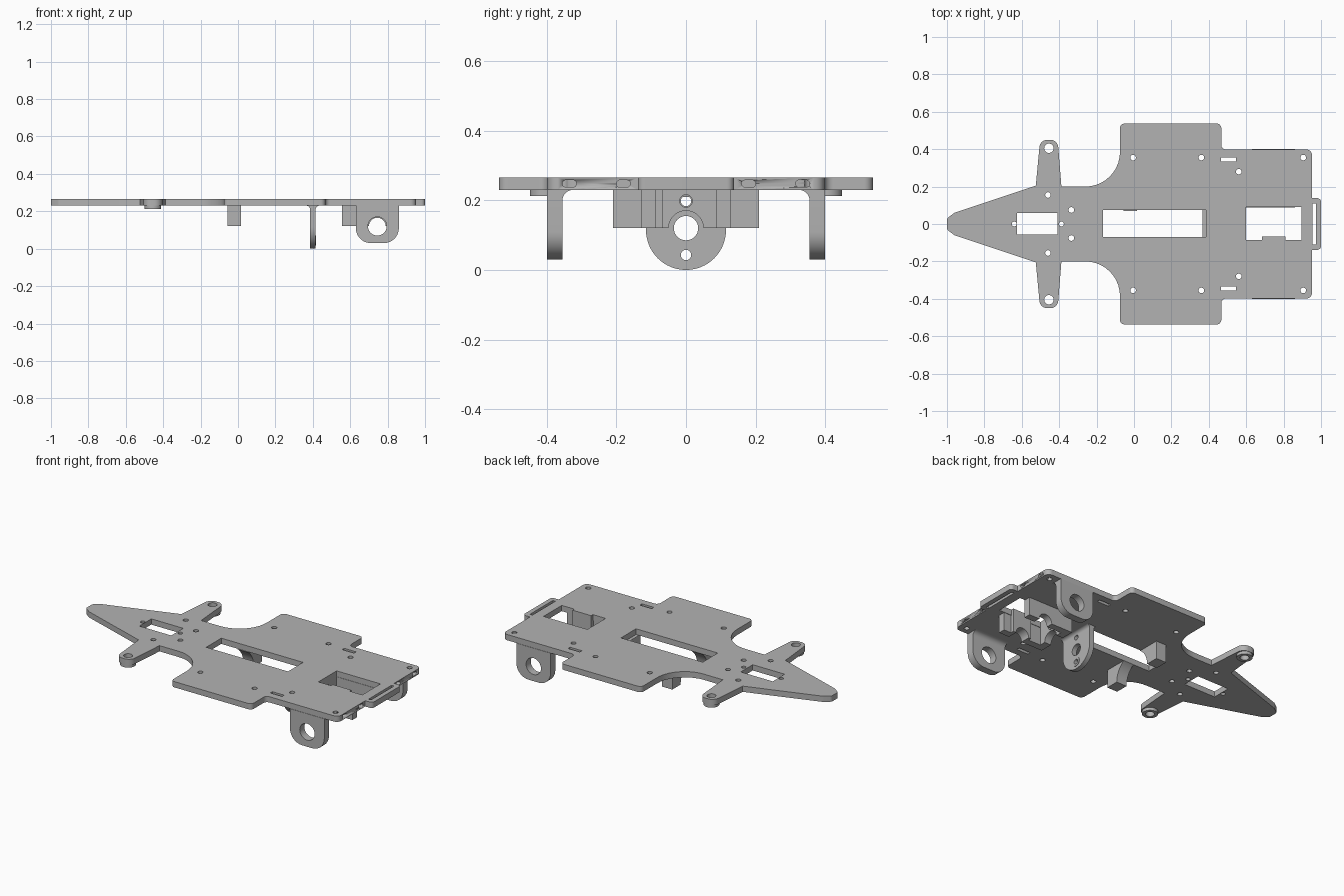
import bpy, bmesh, math
from mathutils import Vector, Matrix

if "Cube" in bpy.data.objects:
    bpy.data.objects.remove(bpy.data.objects["Cube"])

grey = bpy.data.materials.new("plain grey")
grey.use_nodes = True
colour = (0.45, 0.45, 0.45, 1)
grey.diffuse_color = colour
grey.node_tree.nodes["Principled BSDF"].inputs["Base Color"].default_value = colour

BOTTOM, TOP, AXLE = 0.23, 0.265, 0.12
AXES = {  # columns give the directions of profile u, profile v and thickness
    "z": Matrix.Identity(3),
    "x": Matrix(((0, 0, 1), (1, 0, 0), (0, 1, 0))),
    "y": Matrix(((1, 0, 0), (0, 0, -1), (0, 1, 0))),
}


def arc(cx, cy, r, start, end, steps=20):
    angles = [math.radians(start + (end - start) * i / steps) for i in range(steps + 1)]
    return [(cx + r * math.cos(a), cy + r * math.sin(a)) for a in angles]


def circle(cx, cy, r):
    return arc(cx, cy, r, 0, 360, 32)[:-1]


def rect(x0, x1, y0, y1):
    return [(x0, y0), (x1, y0), (x1, y1), (x0, y1)]


def rounded(corners, steps=10):
    """Polygon from (u, v, radius) corners."""
    pts = []
    for i, (x, y, r) in enumerate(corners):
        p = Vector((x, y))
        if not r:
            pts.append((x, y))
            continue
        u = (Vector(corners[i - 1][:2]) - p).normalized()
        v = (Vector(corners[(i + 1) % len(corners)][:2]) - p).normalized()
        half = u.angle(v) / 2
        c = p + (u + v).normalized() * r / math.sin(half)
        s = p + u * r / math.tan(half) - c
        e = p + v * r / math.tan(half) - c
        a = math.atan2(s.y, s.x)
        turn = (math.atan2(e.y, e.x) - a + math.pi) % math.tau - math.pi
        pts += arc(c.x, c.y, r, math.degrees(a), math.degrees(a + turn), steps)
    return pts


def slab(name, loops, lo, hi, axis="z"):
    """Extrude an outline with holes along an axis, between lo and hi."""
    curve = bpy.data.curves.new(name, "CURVE")
    curve.dimensions, curve.fill_mode = "2D", "BOTH"
    curve.extrude = (hi - lo) / 2
    for loop in loops:
        spline = curve.splines.new("POLY")
        spline.points.add(len(loop) - 1)
        for point, (u, v) in zip(spline.points, loop):
            point.co = (u, v, 0, 1)
        spline.use_cyclic_u = True
    ob = bpy.data.objects.new(name, curve)
    bpy.context.collection.objects.link(ob)
    bpy.ops.object.select_all(action="DESELECT")
    ob.select_set(True)
    bpy.context.view_layer.objects.active = ob
    bpy.ops.object.convert(target="MESH")
    ob = bpy.context.view_layer.objects.active
    mid = (lo + hi) / 2 * (-1 if axis == "y" else 1)
    bm = bmesh.new()
    bm.from_mesh(ob.data)
    for v in bm.verts:
        v.co = AXES[axis] @ (v.co + Vector((0, 0, mid)))
    bmesh.ops.remove_doubles(bm, verts=bm.verts, dist=0.0001)
    bmesh.ops.recalc_face_normals(bm, faces=bm.faces)
    bm.to_mesh(ob.data)
    bm.free()
    ob.data.materials.clear()
    ob.data.materials.append(grey)
    bpy.ops.object.shade_smooth_by_angle(angle=math.radians(30))
    return ob


def arch(u0, u1, centre, r):
    """Wall under the plate with a half-round notch in its lower edge."""
    return [(u0, AXLE)] + arc(centre, AXLE, r, 180, 0) + [(u1, AXLE), (u1, BOTTOM), (u0, BOTTOM)]


def fillet(u, side, r):
    """Concave corner profile between a wall at u and the plate."""
    start, end = (180, 90) if side > 0 else (0, 90)
    return [(u, BOTTOM)] + arc(u + side * r, BOTTOM - r, r, start, end, 8)


# Chassis plate: half outline mirrored across the centre line
half = [(-1, 0.035, 0.035), (-0.96, 0.06, 0.04), (-0.525, 0.205, 0), (-0.502, 0.45, 0.042),
        (-0.408, 0.45, 0.042), (-0.388, 0.2, 0), (-0.075, 0.2, 0.185), (-0.075, 0.537, 0.025),
        (0.467, 0.537, 0.025), (0.467, 0.398, 0.025), (0.952, 0.398, 0.03),
        (0.952, 0.138, 0), (1, 0.138, 0.02)]
half[0] = (-1, 0.03, 0.02)
outline = rounded(half + [(x, -y, r) for x, y, r in reversed(half)])
holes = [rect(-0.625, -0.41, -0.055, 0.06), rect(-0.165, 0.385, -0.07, 0.075),
         rect(0.955, 0.972, -0.11, 0.11),
         [(0.6, -0.085), (0.685, -0.085), (0.685, -0.068), (0.81, -0.068),
          (0.81, -0.085), (0.895, -0.085), (0.895, 0.09), (0.6, 0.09)],
         circle(-0.64, 0, 0.013), circle(-0.388, 0, 0.013)]
for s in (-1, 1):
    for x, y in ((-0.46, 0.155), (-0.335, 0.075), (-0.005, 0.355),
                 (0.36, 0.355), (0.905, 0.355), (0.56, 0.28)):
        holes.append(circle(x, s * y, 0.015))
    holes.append(circle(-0.455, s * 0.405, 0.025))
    holes.append(rect(0.465, 0.545, s * 0.345 - 0.01, s * 0.345 + 0.01))
plate = slab("chassis_plate", [outline] + holes, BOTTOM, TOP)

# Blind slots in the rear edge
for y in (-0.335, -0.18, 0.18, 0.335):
    w, h, z = 0.02, 0.01, 0.248
    cutter = slab("edge_slot_cutter", [rounded([(y - w, z - h, 0.0095), (y + w, z - h, 0.0095),
                  (y + w, z + h, 0.0095), (y - w, z + h, 0.0095)], 6)], 0.9, 1.02, "x")
    cutter.hide_render = True
    cutter.hide_set(True)
    cutter.display_type = "WIRE"
    cut = plate.modifiers.new("edge_slot", "BOOLEAN")
    cut.operation, cut.object, cut.solver = "DIFFERENCE", cutter, "EXACT"

# Paired parts
for s, side in ((-1, "right"), (1, "left")):
    slab(f"arm_boss_{side}", [circle(-0.455, s * 0.405, 0.044), circle(-0.455, s * 0.405, 0.025)],
         0.212, BOTTOM)
    # Rear axle lug with its inner fillet
    lug = rounded([(0.63, BOTTOM, 0), (0.63, 0.03, 0.08), (0.86, 0.03, 0.08), (0.86, BOTTOM, 0)])
    lo, hi = sorted((s * 0.355, s * 0.4))
    slab(f"axle_lug_{side}", [lug, circle(0.745, AXLE, 0.05)], lo, hi, "y")
    slab(f"lug_fillet_{side}", [fillet(s * 0.355, -s, 0.03)], 0.63, 0.86, "x")
    # Cradle block hollowed for a round motor
    cradle = [(0.21, AXLE), (0.21, BOTTOM)] + arc(0, AXLE, 0.13, 57.8, 0)
    slab(f"motor_cradle_{side}", [[(s * u, v) for u, v in cradle]], -0.055, 0.015, "x")
    # Gear housing side wall
    lo, hi = sorted((s * 0.088, s * 0.13))
    slab(f"housing_wall_{side}", [arch(0.6, 0.86, 0.745, 0.045)], lo, hi, "y")

# Gear housing front wall and inner bearing boss
slab("housing_front_wall", [arch(-0.13, 0.13, 0, 0.05), circle(0, 0.198, 0.018)],
     0.555, 0.6, "x")
slab("bearing_boss", [arch(0.685, 0.81, 0.745, 0.045)], -0.09, -0.068, "y")

# Motor mount
mount = arc(0, 0.115, 0.115, 180, 360, 32) + [(0.115, BOTTOM), (-0.115, BOTTOM)]
slab("motor_mount", [mount, circle(0, AXLE, 0.035), circle(0, 0.198, 0.015),
     circle(0, 0.043, 0.015)], 0.385, 0.415, "x")
ring = [circle(0, 0.043, 0.027), circle(0, 0.043, 0.015)]
slab("mount_bolt_ring", ring, 0.413, 0.418, "x")
for s, end in ((-1, "front"), (1, "rear")):
    slab(f"mount_fillet_{end}", [fillet(0.4 + s * 0.015, s, 0.02)], -0.115, 0.115, "y")
